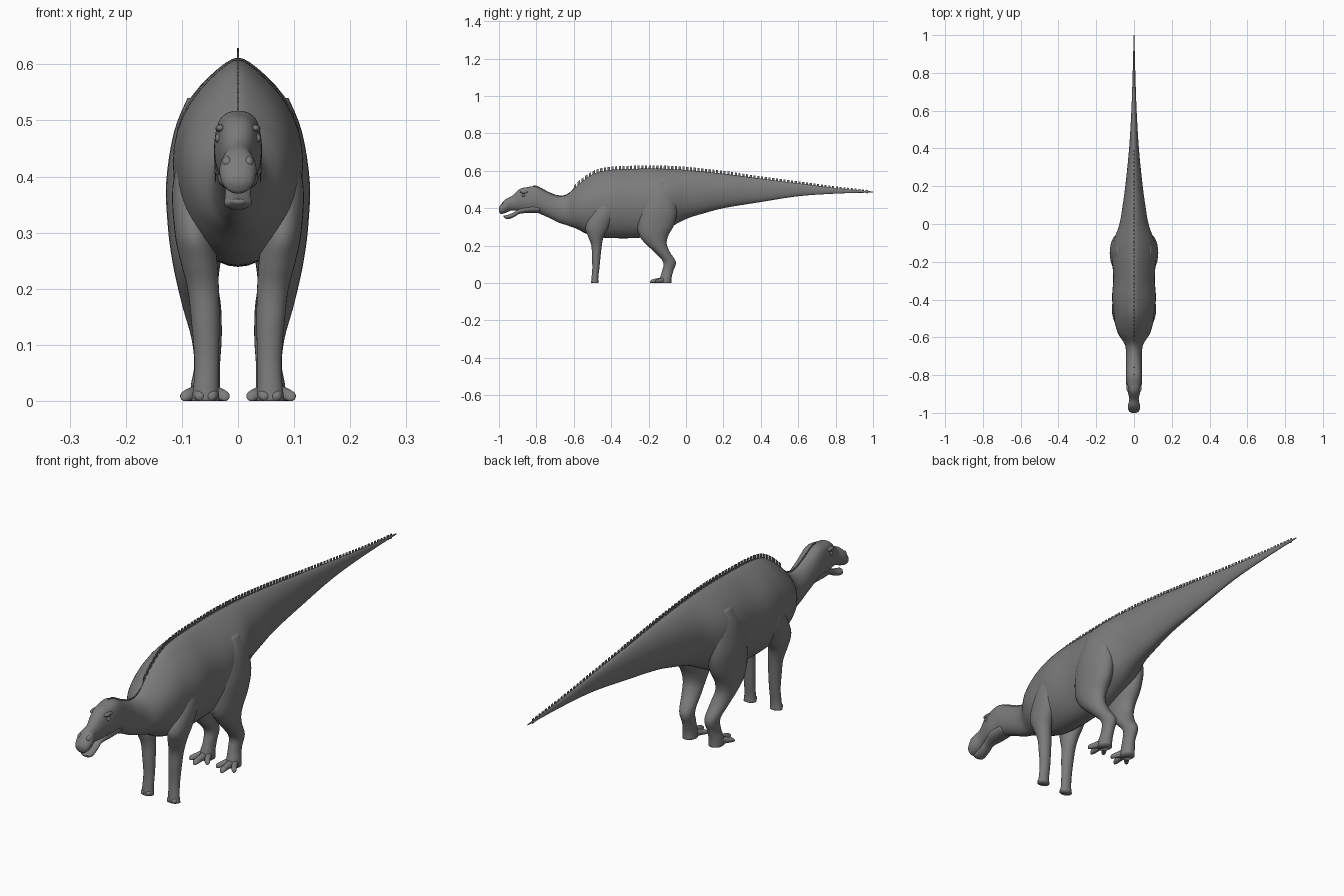
import bpy, bmesh, math
from mathutils import Vector

old = bpy.data.objects.get("Cube")
if old:
    bpy.data.objects.remove(old, do_unlink=True)

skin = bpy.data.materials.new("grey hide")
skin.use_nodes = True
GREY = (0.2, 0.2, 0.2, 1)
skin.diffuse_color = GREY
bsdf = skin.node_tree.nodes["Principled BSDF"]
bsdf.inputs["Base Color"].default_value = GREY
bsdf.inputs["Roughness"].default_value = 0.7


def finish(name, bm, mirrored=False, smooth=True):
    bmesh.ops.recalc_face_normals(bm, faces=bm.faces)
    mesh = bpy.data.meshes.new(name)
    bm.to_mesh(mesh)
    bm.free()
    mesh.materials.append(skin)
    ob = bpy.data.objects.new(name, mesh)
    bpy.context.collection.objects.link(ob)
    if smooth:
        for f in mesh.polygons:
            f.use_smooth = True
    if mirrored:
        mod = ob.modifiers.new("mirror", "MIRROR")
        mod.use_mirror_merge = False
    return ob


def spline(rows, steps):
    """Smooth curve through rows of equal length."""
    out = []
    last = len(rows) - 1
    for i in range(last):
        quad = zip(rows[max(i - 1, 0)], rows[i], rows[i + 1], rows[min(i + 2, last)])
        quad = list(quad)
        for s in range(steps):
            t = s / steps
            out.append([b + t * (c - a) / 2 + t * t * (a - 2.5 * b + 2 * c - d / 2)
                        + t ** 3 * (1.5 * (b - c) + (d - a) / 2) for a, b, c, d in quad])
    return out + [list(rows[-1])]


def loft(name, rows, upright=False, mirrored=False, sides=28, steps=4):
    """Rows: centre x, y, z, half width, other half size, peak (narrows the top)."""
    bm = bmesh.new()
    rings = []
    for x, y, z, ra, rb, peak in spline(rows, steps):
        ring = []
        for k in range(sides):
            a = math.tau * k / sides
            c = math.cos(a)
            u = ra * math.sin(a) * (1 - peak * max(c, 0) ** 3)
            v = rb * c
            ring.append(bm.verts.new((x + u, y + v, z) if upright else (x + u, y, z + v)))
        rings.append(ring)
    for p, q in zip(rings, rings[1:]):
        for k in range(sides):
            n = (k + 1) % sides
            bm.faces.new((p[k], p[n], q[n], q[k]))
    bm.faces.new(rings[0])
    bm.faces.new(rings[-1])
    return finish(name, bm, mirrored)


def profile(rows):
    """Turn y, top, bottom, half width, peak into loft rows."""
    return [(0, y, (t + b) / 2, w, (t - b) / 2, p) for y, t, b, w, p in rows]


# Head, neck, trunk and tail in one skin
body_rows = profile([
    (-1.0, .402, .384, .012, 0), (-.99, .42, .37, .027, 0), (-.965, .447, .375, .033, 0),
    (-.93, .466, .388, .025, 0), (-.89, .502, .385, .033, -.3), (-.85, .512, .376, .041, -.4),
    (-.80, .516, .376, .043, -.4), (-.74, .486, .352, .042, -.1), (-.685, .465, .325, .042, .1),
    (-.635, .472, .308, .05, .2), (-.585, .518, .29, .082, .4), (-.53, .562, .262, .1, .45),
    (-.47, .593, .245, .108, .45), (-.39, .606, .24, .116, .45), (-.29, .61, .24, .11, .45),
    (-.19, .612, .25, .115, .45), (-.1, .61, .29, .11, .45), (0, .604, .342, .077, .3),
    (.1, .595, .374, .06, .2), (.21, .583, .402, .045, .2), (.4, .558, .433, .026, .1),
    (.6, .533, .464, .014, 0), (.8, .508, .478, .007, 0), (1, .489, .484, .002, 0)])
loft("body", body_rows, sides=40, steps=5)

# Lower jaw with the mouth left ajar
loft("lower_jaw", profile([
    (-.975, .36, .353, .01, 0), (-.955, .364, .341, .024, 0), (-.92, .378, .352, .023, 0),
    (-.89, .4, .37, .024, 0), (-.84, .42, .374, .036, 0), (-.78, .42, .375, .035, 0)]))

# Legs, from the top down
loft("hind_leg", [
    (.06, -.14, .54, .03, .04, 0), (.07, -.145, .48, .044, .08, 0),
    (.075, -.15, .39, .053, .102, 0), (.074, -.162, .31, .051, .098, 0),
    (.074, -.172, .255, .044, .078, 0), (.072, -.16, .21, .037, .057, 0),
    (.064, -.127, .165, .034, .041, 0), (.056, -.088, .112, .027, .034, 0),
    (.055, -.098, .065, .023, .03, 0), (.058, -.108, .028, .026, .031, 0),
    (.058, -.11, 0, .027, .032, 0)], upright=True, mirrored=True)
loft("front_leg", [
    (.075, -.42, .46, .025, .03, 0), (.08, -.44, .38, .037, .06, 0),
    (.078, -.475, .3, .035, .062, 0), (.07, -.482, .25, .033, .042, 0),
    (.062, -.478, .2, .028, .028, 0), (.058, -.48, .14, .025, .023, 0),
    (.056, -.482, .08, .022, .019, 0), (.057, -.487, .03, .022, .018, 0),
    (.058, -.488, 0, .025, .02, 0)], upright=True, mirrored=True)

# Three splayed hind toes and small front hooves
for name, tip_x, tip_y in (("inner_toe", .022, -.165), ("middle_toe", .06, -.192),
                           ("outer_toe", .096, -.165)):
    rows = []
    for t, r, h in ((0, .016, .02), (.35, .014, .015), (.65, .012, .012),
                    (.9, .011, .009), (1, .004, .004)):
        rows.append((.058 + t * (tip_x - .058), -.1 + t * (tip_y + .1), h, r, h, 0))
    loft(name, rows, mirrored=True, sides=14)
for name, x in (("front_hoof_inner", .047), ("front_hoof_outer", .068)):
    loft(name, [(x, -.485, .012, .012, .012, 0), (x, -.5, .01, .011, .01, 0),
                (x, -.508, .007, .006, .006, 0)], mirrored=True, sides=12)


# Eyes, brows and nostril swellings
def blob(name, centre, size):
    bm = bmesh.new()
    bmesh.ops.create_uvsphere(bm, u_segments=16, v_segments=10, radius=1)
    bmesh.ops.scale(bm, vec=size, verts=bm.verts)
    bmesh.ops.translate(bm, vec=centre, verts=bm.verts)
    finish(name, bm, mirrored=True)


blob("eye", (.035, -.868, .468), (.006, .009, .008))
blob("brow", (.031, -.865, .486), (.009, .024, .007))
blob("nostril", (.019, -.965, .425), (.01, .018, .012))

# Row of small plates along the back, low on the neck
ridge = [(r[1], r[2] + r[4]) for r in spline(body_rows, 5)]


def back_height(y):
    for (a, za), (b, zb) in zip(ridge, ridge[1:]):
        if a <= y <= b:
            return za + (zb - za) * (y - a) / (b - a)
    return ridge[-1][1]


bm = bmesh.new()
step = .02
y = -.82
while y < .97:
    neck = y < -.6
    rise = .004 if neck else .017 - .011 * max(y, 0)
    length = step if neck else step * .62
    thick = .002 if y < .4 else .001
    y2 = y + length
    corners = []
    for x in (-thick, thick):
        corners.append([bm.verts.new(p) for p in (
            (x, y, back_height(y) - .012), (x, y2, back_height(y2) - .012),
            (x, y2, back_height(y2) + rise), (x, y + .1 * length, back_height(y) + rise))])
    a, b = corners
    bm.faces.new(a)
    bm.faces.new(b)
    for k in range(4):
        n = (k + 1) % 4
        bm.faces.new((a[k], a[n], b[n], b[k]))
    y += step
finish("back_frill", bm, smooth=False)
